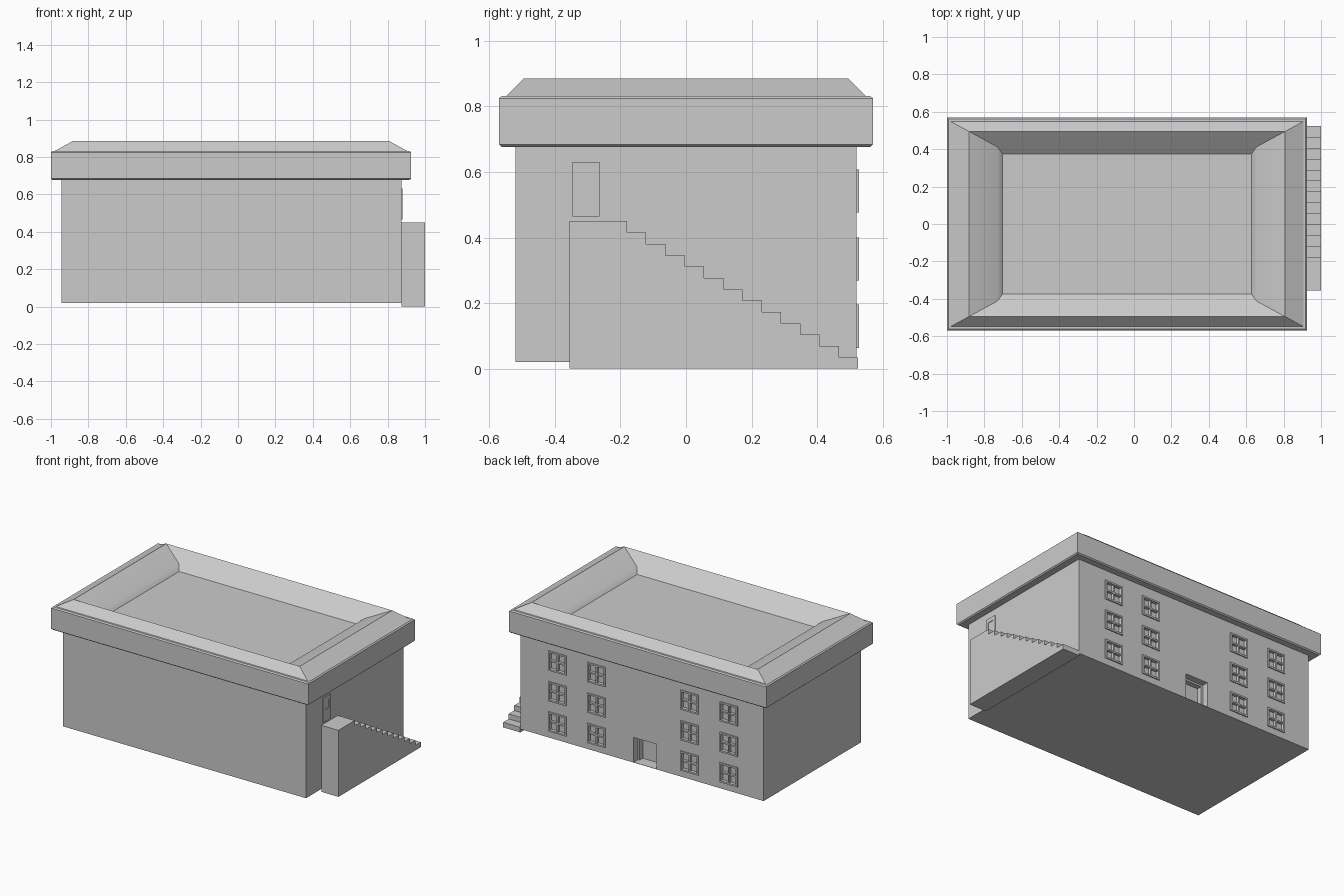
import bpy, bmesh, math

if "Cube" in bpy.data.objects:
    bpy.data.objects.remove(bpy.data.objects["Cube"])


def make(name, bm):
    bmesh.ops.recalc_face_normals(bm, faces=bm.faces[:])
    me = bpy.data.meshes.new(name)
    bm.to_mesh(me)
    bm.free()
    ob = bpy.data.objects.new(name, me)
    bpy.context.collection.objects.link(ob)
    return ob


def add_box(bm, x0, x1, y0, y1, z0, z1):
    vs = bmesh.ops.create_cube(bm, size=1)["verts"]
    for v in vs:
        v.co.x = x1 if v.co.x > 0 else x0
        v.co.y = y1 if v.co.y > 0 else y0
        v.co.z = z1 if v.co.z > 0 else z0


def boxes(name, *dims):
    bm = bmesh.new()
    for d in dims:
        add_box(bm, *d)
    return make(name, bm)


# Layout of the window grid and the entrance on the back wall
BACK = 0.52
COLS = (0.597, 0.305, -0.391, -0.685)
ROWS = (0.13, 0.335, 0.542)
HW, HH, BAR = 0.067, 0.066, 0.011
DOOR = (-0.145, 0.027)

# Main block with recesses cut for windows and entrance
walls = boxes("walls", (-0.945, 0.873, -0.52, BACK, 0.02, 0.72))
cuts = [(x - HW + 0.005, x + HW - 0.005, BACK - 0.015, 0.6,
         z - HH + 0.005, z + HH - 0.005) for x in COLS for z in ROWS]
cuts.append((DOOR[0], DOOR[1], BACK - 0.08, 0.6, 0.022, 0.19))
cutter = boxes("opening_cutter", *cuts)
cutter.hide_render = True
cutter.hide_viewport = True
mod = walls.modifiers.new("openings", "BOOLEAN")
mod.object = cutter
mod.operation = "DIFFERENCE"
mod.solver = "EXACT"

# Window frames: four outer bars and a cross
for i, x in enumerate(COLS):
    for j, z in enumerate(ROWS):
        y0, y1 = BACK - 0.015, BACK + 0.007
        bars = [(x + s * (HW - BAR / 2) - BAR / 2, x + s * (HW - BAR / 2) + BAR / 2,
                 y0, y1, z - HH, z + HH) for s in (-1, 1)]
        bars += [(x - HW + BAR, x + HW - BAR, y0, y1,
                  z + s * (HH - BAR / 2) - BAR / 2, z + s * (HH - BAR / 2) + BAR / 2)
                 for s in (-1, 1)]
        bars.append((x - 0.005, x + 0.005, y0, y1 - 0.003, z - HH + BAR, z + HH - BAR))
        bars.append((x - HW + BAR, x + HW - BAR, y0, y1 - 0.004, z - 0.005, z + 0.005))
        boxes(f"window_frame_{i}_{j}", *bars)

# Entrance frame set inside the recess
boxes("entrance_frame",
      (DOOR[0], DOOR[0] + 0.012, 0.44, 0.475, 0.022, 0.19),
      (DOOR[1] - 0.012, DOOR[1], 0.44, 0.475, 0.022, 0.19),
      (DOOR[0] + 0.012, DOOR[1] - 0.012, 0.44, 0.475, 0.178, 0.19))

# Roof: cornice, sloped parapet and sunken deck as stacked rectangles
bm = bmesh.new()
rings = []
for ix, iy, z in [(0.008, 0.008, 0.677), (0, 0, 0.684), (0, 0, 0.825),
                  (0.008, 0.008, 0.832), (0.02, 0.022, 0.832),
                  (0.117, 0.075, 0.885), (0.27, 0.158, 0.82), (0.297, 0.195, 0.79)]:
    x0, x1, y0, y1 = -1 + ix, 0.925 - ix, -0.57 + iy, 0.57 - iy
    rings.append([bm.verts.new((x, y, z))
                  for x, y in ((x0, y0), (x1, y0), (x1, y1), (x0, y1))])
for a, b in zip(rings, rings[1:]):
    for k in range(4):
        n = (k + 1) % 4
        bm.faces.new((a[k], a[n], b[n], b[k]))
bm.faces.new(rings[0][::-1])
bm.faces.new(rings[-1])
roof = make("roof", bm)
bpy.context.view_layer.objects.active = roof
roof.select_set(True)
bpy.ops.object.shade_smooth_by_angle(angle=math.radians(28.5))

# Outside staircase: extruded stepped profile
STEPS, RISE = 12, 0.45 / 13
run = (0.525 + 0.18) / STEPS
prof = [(-0.355, 0), (-0.355, 0.45), (-0.18, 0.45)]
for i in range(1, STEPS + 1):
    y, z = -0.18 + (i - 1) * run, 0.45 - i * RISE
    prof += [(y, z), (y + run, z)]
prof.append((0.525, 0))
bm = bmesh.new()
face = bm.faces.new([bm.verts.new((0.873, y, z)) for y, z in prof])
ext = bmesh.ops.extrude_face_region(bm, geom=[face], use_keep_orig=True)
for v in ext["geom"]:
    if isinstance(v, bmesh.types.BMVert):
        v.co.x = 1.0
make("staircase", bm)

# Side door at the landing: panel with a small sunken light
X0, X1 = 0.865, 0.879
boxes("side_door",
      (X0, X1, -0.346, -0.326, 0.465, 0.63),
      (X0, X1, -0.281, -0.264, 0.465, 0.63),
      (X0, X1, -0.326, -0.281, 0.465, 0.545),
      (X0, X1, -0.326, -0.281, 0.603, 0.63),
      (X0, X1 - 0.004, -0.326, -0.281, 0.545, 0.603))
